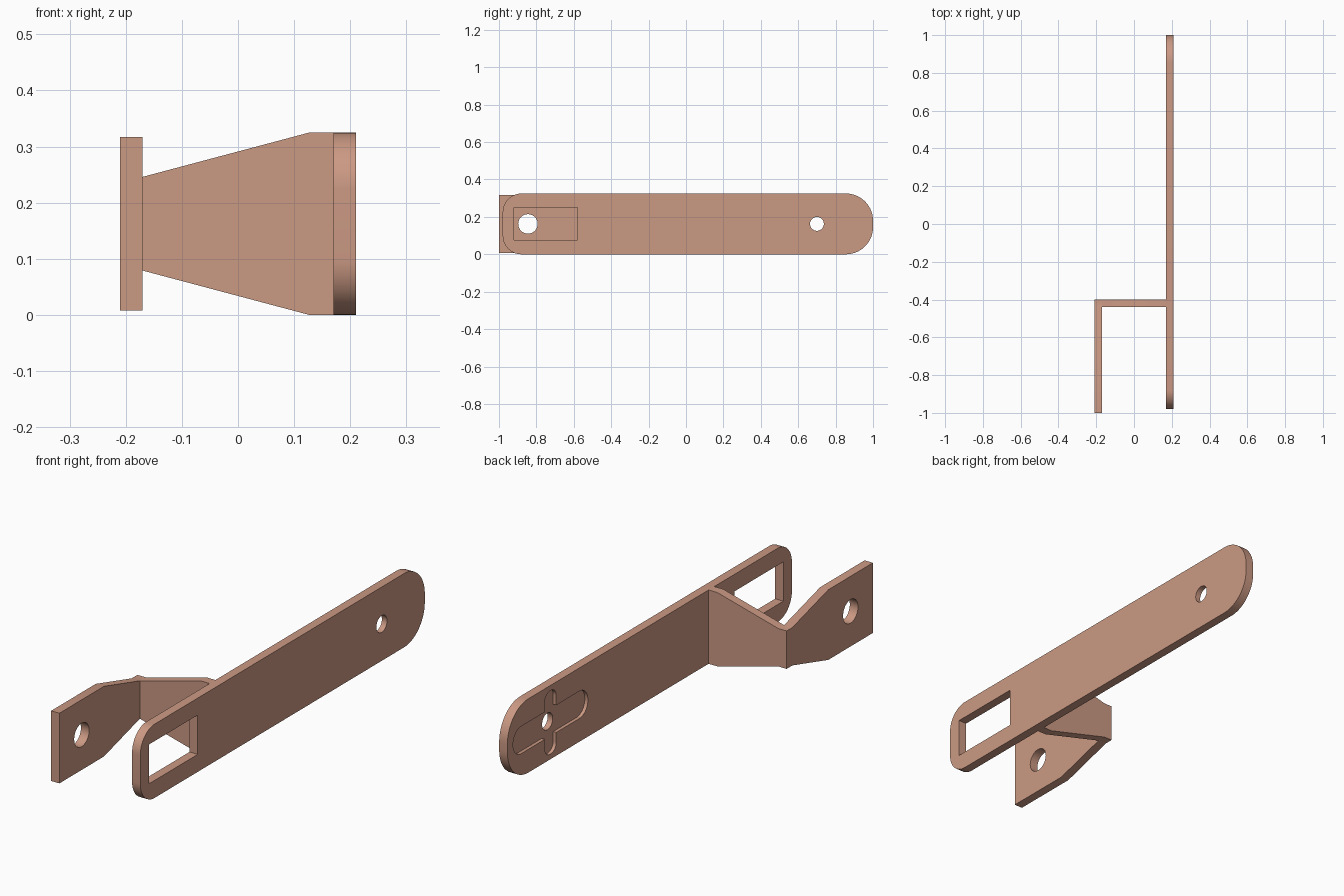
import bpy, bmesh, math

if "Cube" in bpy.data.objects:
    bpy.data.objects.remove(bpy.data.objects["Cube"])

clay = bpy.data.materials.new("terracotta")
clay.diffuse_color = (0.60, 0.32, 0.23, 1)
clay.use_nodes = True
clay.node_tree.nodes["Principled BSDF"].inputs["Base Color"].default_value = clay.diffuse_color
MID = 0.1625  # height of the centre line


def arc(cy, cz, r, a0, a1, n=14):
    return [(cy + r * math.cos(math.radians(a0 + (a1 - a0) * i / n)),
             cz + r * math.sin(math.radians(a0 + (a1 - a0) * i / n))) for i in range(n + 1)]


def rounded(y0, y1, z0, z1, r0, r1):
    """Rectangle with corner radius r0 at the y0 end and r1 at the y1 end."""
    return (arc(y1 - r1, z0 + r1, r1, -90, 0) + arc(y1 - r1, z1 - r1, r1, 0, 90)
            + arc(y0 + r0, z1 - r0, r0, 90, 180) + arc(y0 + r0, z0 + r0, r0, 180, 270))


def circle(cy, cz, r):
    return arc(cy, cz, r, 0, 360, 40)[:-1]


def prism(name, pts, lo, hi, axis="x"):
    """Extrude a 2D profile between lo and hi along x or y."""
    place = (lambda p, t: (t, p[0], p[1])) if axis == "x" else (lambda p, t: (p[0], t, p[1]))
    bm = bmesh.new()
    face = bm.faces.new([bm.verts.new(place(p, lo)) for p in pts])
    ext = bmesh.ops.extrude_face_region(bm, geom=[face])
    for v in ext["geom"]:
        if isinstance(v, bmesh.types.BMVert):
            v.co["xy".index(axis)] = hi
    bmesh.ops.recalc_face_normals(bm, faces=bm.faces)
    me = bpy.data.meshes.new(name)
    bm.to_mesh(me)
    bm.free()
    ob = bpy.data.objects.new(name, me)
    bpy.context.collection.objects.link(ob)
    me.materials.append(clay)
    return ob


def activate(ob):
    bpy.ops.object.select_all(action="DESELECT")
    ob.select_set(True)
    bpy.context.view_layer.objects.active = ob


def cut(ob, pts, lo, hi):
    cutter = prism("cutter", pts, lo, hi)
    cutter.hide_render = True
    activate(ob)
    mod = ob.modifiers.new("cut", "BOOLEAN")
    mod.operation, mod.solver, mod.object = "DIFFERENCE", "EXACT", cutter
    bpy.ops.object.modifier_apply(modifier=mod.name)
    bpy.data.objects.remove(cutter)


# long plate with window, cross-shaped recess and pin hole
plate = prism("long_plate", rounded(-0.98, 1.0, 0, 0.325, 0.10, 0.145), 0.17, 0.21)
cut(plate, [(-0.92, 0.077), (-0.58, 0.077), (-0.58, 0.25), (-0.92, 0.25)], 0.1, 0.3)
cut(plate, rounded(0.44, 0.96, MID - 0.06, MID + 0.06, 0.058, 0.058), 0.1, 0.185)
cut(plate, rounded(0.66, 0.74, MID - 0.14, MID + 0.14, 0.038, 0.038), 0.1, 0.185)
cut(plate, circle(0.70, MID, 0.037), 0.1, 0.3)

# tapered web joining plate and tab
web = prism("bracket_web", [(-0.17, 0.079), (0.127, 0), (0.17, 0), (0.17, 0.325),
                            (0.127, 0.325), (-0.17, 0.246)], -0.44, -0.40, "y")

# side tab with bolt hole
tab = prism("bracket_tab", [(-1.0, 0.008), (-0.69, 0.008), (-0.44, 0.079), (-0.40, 0.079),
                            (-0.40, 0.246), (-0.44, 0.246), (-0.69, 0.317), (-1.0, 0.317)],
            -0.21, -0.17)
cut(tab, circle(-0.845, MID, 0.052), -0.3, -0.1)

for ob in (plate, web, tab):
    activate(ob)
    bpy.ops.object.shade_smooth_by_angle(angle=math.radians(25))
